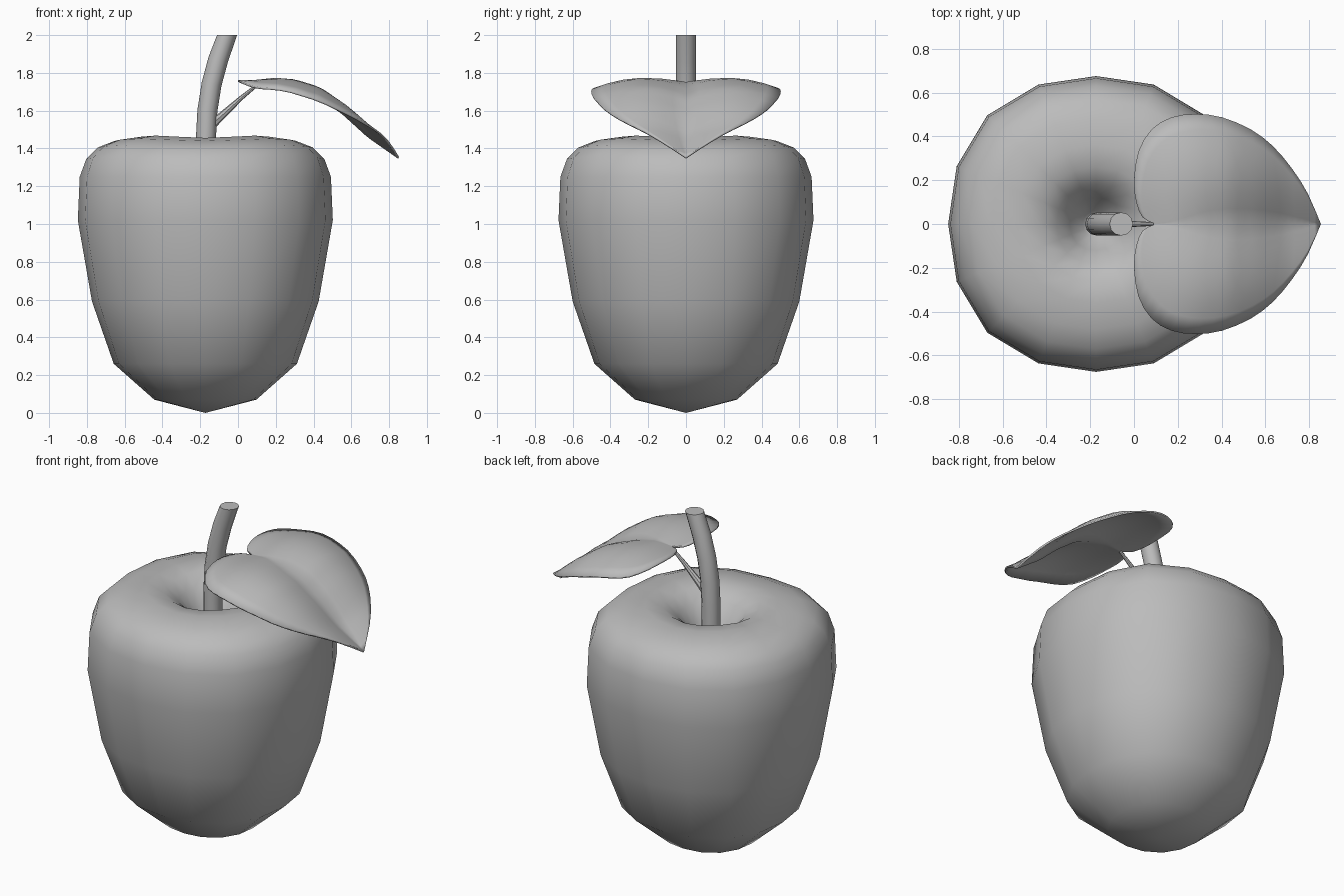
import bpy, bmesh, math
from mathutils import Vector

cube = bpy.data.objects.get("Cube")
if cube:
    bpy.data.objects.remove(cube)

grey = bpy.data.materials.new("plain_grey")
grey.use_nodes = True
grey.diffuse_color = (0.5, 0.5, 0.5, 1)
grey.node_tree.nodes["Principled BSDF"].inputs["Base Color"].default_value = (0.5, 0.5, 0.5, 1)


def finish(name, bm, angle):
    bmesh.ops.remove_doubles(bm, verts=bm.verts, dist=0.0005)
    bmesh.ops.recalc_face_normals(bm, faces=bm.faces)
    mesh = bpy.data.meshes.new(name)
    bm.to_mesh(mesh)
    bm.free()
    mesh.materials.append(grey)
    obj = bpy.data.objects.new(name, mesh)
    bpy.context.collection.objects.link(obj)
    bpy.ops.object.select_all(action='DESELECT')
    obj.select_set(True)
    bpy.context.view_layer.objects.active = obj
    bpy.ops.object.shade_smooth_by_angle(angle=math.radians(angle))
    return obj


def skin(bm, rings, closed=True):
    """Join neighbouring rows of points with quads."""
    rows = [[bm.verts.new(p) for p in ring] for ring in rings]
    for a, b in zip(rows, rows[1:]):
        n = len(a)
        for i in range(n if closed else n - 1):
            j = (i + 1) % n
            bm.faces.new((a[i], a[j], b[j], b[i]))
    return rows


def lerp_table(table, x):
    for (x0, y0), (x1, y1) in zip(table, table[1:]):
        if x <= x1:
            return y0 + (y1 - y0) * (x - x0) / (x1 - x0)
    return table[-1][1]


# Fruit: lathe profile with a slightly squared, four-lobed section
SIDES, AXIS = 16, -0.173
profile = [(0.27, 0.07), (0.485, 0.26), (0.6, 0.59), (0.675, 1.02), (0.665, 1.25),
           (0.63, 1.345), (0.57, 1.405), (0.48, 1.44), (0.36, 1.456), (0.26, 1.445),
           (0.18, 1.395), (0.12, 1.31), (0.06, 1.21)]
bm = bmesh.new()
rings = []
for r, z in profile:
    ring = []
    for i in range(SIDES):
        a = math.tau * i / SIDES
        lobe = (1 - math.cos(4 * a)) / 2
        rr = r * (1 + 0.04 * lobe)
        lift = 0.012 * lobe if z > 1.3 and r > 0.2 else 0
        ring.append((AXIS + rr * math.cos(a), rr * math.sin(a), z + lift))
    rings.append(ring)
rows = skin(bm, rings)
for row, z in ((rows[0], 0.0), (rows[-1], 1.17)):
    tip = bm.verts.new((AXIS, 0, z))
    for i in range(SIDES):
        bm.faces.new((row[i], row[(i + 1) % SIDES], tip))
finish("fruit_body", bm, 60)


# Tubes: rings along a path in the xz plane, with a flat-cut end
def tube(name, path, radii, sides, flat_top):
    bm = bmesh.new()
    pts = [Vector((x, 0, z)) for x, z in path]
    rings = []
    for k, p in enumerate(pts):
        d = (pts[min(k + 1, len(pts) - 1)] - pts[max(k - 1, 0)]).normalized()
        if flat_top and k == len(pts) - 1:
            d = Vector((0, 0, 1))
        side = Vector((0, 1, 0))
        out = side.cross(d)
        rings.append([p + radii[k] * (out * math.cos(t) + side * math.sin(t))
                      for t in (math.tau * i / sides for i in range(sides))])
    rows = skin(bm, rings)
    bm.faces.new(rows[0])
    bm.faces.new(rows[-1])
    finish(name, bm, 40)


tube("stem", [(-0.17, 1.15), (-0.17, 1.45), (-0.162, 1.6), (-0.14, 1.74),
              (-0.105, 1.87), (-0.058, 2.0)], [0.053] * 6, 12, True)
tube("leaf_stalk", [(-0.15, 1.52), (-0.09, 1.57), (0.02, 1.67), (0.1, 1.735)],
     [0.03, 0.02, 0.012, 0.008], 8, False)

# Leaf: ribs run from the sunken midrib to a heart-shaped outline
outline = [(0.09, 0.004), (0.04, 0.03), (0.01, 0.1), (0.0, 0.2), (0.02, 0.33), (0.08, 0.43),
           (0.17, 0.485), (0.28, 0.5), (0.4, 0.485), (0.53, 0.43), (0.63, 0.355),
           (0.72, 0.25), (0.79, 0.14), (0.85, 0.0)]
midrib = [(0, 1.74), (0.09, 1.738), (0.2, 1.748), (0.3, 1.73), (0.43, 1.677),
          (0.56, 1.58), (0.69, 1.462), (0.85, 1.35)]
lobe_rise = [(0, 0.022), (0.2, 0.025), (0.45, 0.05), (0.65, 0.065), (0.85, 0.065)]


def leaf_point(x, y):
    v = abs(y) / 0.5
    z = lerp_table(midrib, x) + lerp_table(lobe_rise, x) * math.sin(math.pi * min(v, 1))
    return (x, y, z - 0.035 * v ** 3)


# Refine the outline so the edge reads as a curve
edge = []
for k in range(len(outline) - 1):
    p = [Vector(outline[min(max(k + o, 0), len(outline) - 1)]) for o in (-1, 0, 1, 2)]
    for t in (0, 0.5):
        edge.append(0.5 * (2 * p[1] + (p[2] - p[0]) * t
                           + (2 * p[0] - 5 * p[1] + 4 * p[2] - p[3]) * t ** 2
                           + (3 * p[1] - p[0] - 3 * p[2] + p[3]) * t ** 3))
edge.append(Vector(outline[-1]))

bm = bmesh.new()
STEPS = 7
for sign in (1, -1):
    ribs = []
    for k, q in enumerate(edge):
        root = 0.09 + 0.76 * k / (len(edge) - 1)
        ribs.append([leaf_point(root + (q.x - root) * s / STEPS, sign * max(q.y, 0) * s / STEPS)
                     for s in range(STEPS + 1)])
    skin(bm, ribs, closed=False)
bmesh.ops.dissolve_degenerate(bm, dist=0.0005, edges=bm.edges)
leaf = finish("leaf", bm, 60)
thick = leaf.modifiers.new("thickness", 'SOLIDIFY')
thick.thickness = 0.01
thick.offset = 0
